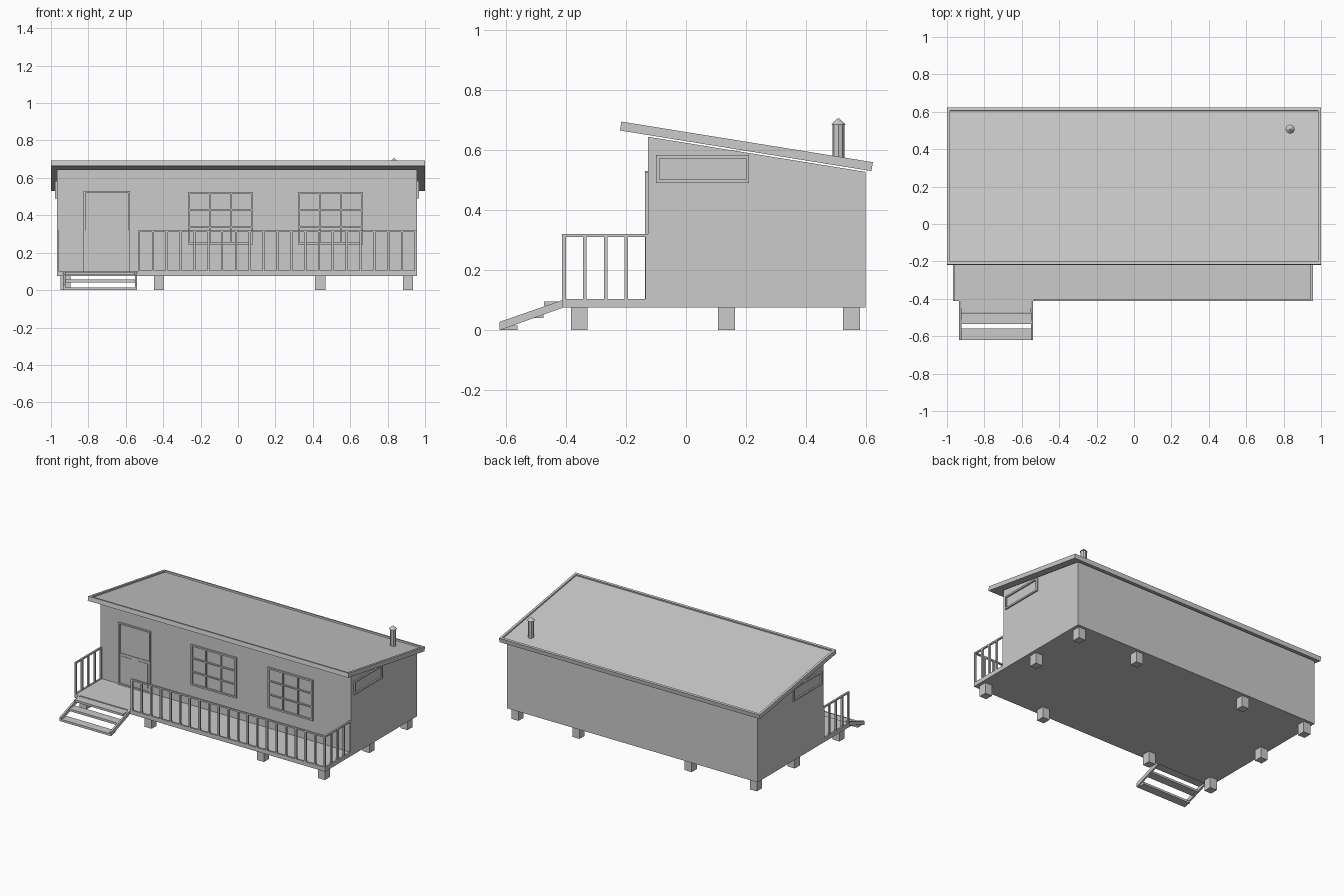
import bpy, bmesh, math
from mathutils import Matrix, Vector

if "Cube" in bpy.data.objects:
    bpy.data.objects.remove(bpy.data.objects["Cube"])


def obj_from_bm(name, bm):
    bmesh.ops.recalc_face_normals(bm, faces=bm.faces)
    me = bpy.data.meshes.new(name)
    bm.to_mesh(me)
    bm.free()
    ob = bpy.data.objects.new(name, me)
    bpy.context.collection.objects.link(ob)
    return ob


def boxes(name, items, matrix=Matrix()):
    """One object from boxes given as (x0, x1, y0, y1, z0, z1)."""
    bm = bmesh.new()
    for x0, x1, y0, y1, z0, z1 in items:
        c = Vector(((x0 + x1) / 2, (y0 + y1) / 2, (z0 + z1) / 2))
        m = Matrix.Translation(c) @ Matrix.Diagonal((x1 - x0, y1 - y0, z1 - z0, 1))
        bmesh.ops.create_cube(bm, size=1, matrix=matrix @ m)
    return obj_from_bm(name, bm)


def prism(name, profile, x0, x1):
    """Extrude a (y, z) profile along x."""
    bm = bmesh.new()
    f = bm.faces.new([bm.verts.new((x0, y, z)) for y, z in profile])
    r = bmesh.ops.extrude_face_region(bm, geom=[f])
    vs = [v for v in r["geom"] if isinstance(v, bmesh.types.BMVert)]
    bmesh.ops.translate(bm, verts=vs, vec=(x1 - x0, 0, 0))
    return obj_from_bm(name, bm)


def frame(u0, u1, v0, v1, t):
    """Four bars of a rectangular frame as (u0, u1, v0, v1)."""
    return [(u0, u0 + t, v0, v1), (u1 - t, u1, v0, v1),
            (u0 + t, u1 - t, v0, v0 + t), (u0 + t, u1 - t, v1 - t, v1)]


XL, XR = -0.968, 0.957
WALL_F, WALL_B = -0.127, 0.598
DECK_F, FLOOR = -0.412, 0.1

# floor slab with porch, and the house body
boxes("floor", [(XL, XR, DECK_F, WALL_B, 0.075, FLOOR)])
prism("walls", [(WALL_F, FLOOR), (WALL_B, FLOOR), (WALL_B, 0.527), (WALL_F, 0.644)], XL, XR)

# sloped roof: panel sunk inside a raised rim
tilt = Matrix.Translation((0, 0.201, 0.612)) @ Matrix.Rotation(math.atan2(-0.135, 0.837), 4, 'X')
H = 0.424
boxes("roof_panel", [(-0.984, 0.984, -H + 0.016, H - 0.016, -0.015, 0.005)], tilt)
boxes("roof_rim", [(a, b, c, d, -0.015, 0.015) for a, b, c, d in frame(-1, 1, -H, H, 0.016)], tilt)

# foundation piers around the perimeter
piers = []
for i, x in enumerate((-0.922, -0.422, 0.44, 0.908)):
    for j, y in enumerate((-0.355, 0.135, 0.551)):
        if j != 1 or i in (0, 3):
            piers.append((x - 0.027, x + 0.027, y - 0.028, y + 0.028, 0, 0.076))
boxes("piers", piers)

# front windows with three by three panes
for k, (a, b) in enumerate(((-0.268, 0.08), (0.321, 0.668))):
    z0, z1 = 0.243, 0.525
    bars = frame(a, b, z0, z1, 0.011)
    for i in (1, 2):
        u, v = a + (b - a) * i / 3, z0 + (z1 - z0) * i / 3
        bars += [(u - 0.004, u + 0.004, z0 + 0.011, z1 - 0.011),
                 (a + 0.011, b - 0.011, v - 0.004, v + 0.004)]
    boxes(f"front_window_{k + 1}", [(p, q, WALL_F - 0.01, WALL_F, r, s) for p, q, r, s in bars])

# door: frame, lower half with two panels
bars = frame(-0.825, -0.578, FLOOR, 0.53, 0.01)
boxes("door_frame", [(p, q, WALL_F - 0.01, WALL_F, r, s) for p, q, r, s in bars])
boxes("door_leaf", [(-0.815, -0.588, WALL_F - 0.004, WALL_F, FLOOR + 0.01, 0.318)])
boxes("door_panels", [(x, x + 0.072, WALL_F - 0.007, WALL_F - 0.003, 0.128, 0.3) for x in (-0.8, -0.672)])

# narrow window high on each side
for name, x0, x1 in (("left_window", XL - 0.01, XL), ("right_window", XR, XR + 0.01)):
    boxes(name, [(x0, x1, p, q, r, s) for p, q, r, s in frame(-0.1, 0.21, 0.49, 0.583, 0.011)])

# railing along the porch front and both ends
B = 0.012
x_start = -0.535
rail = [(x_start, XR, DECK_F, DECK_F + B, 0.31, 0.32),
        (x_start, XR, DECK_F, DECK_F + B, FLOOR, 0.104)]
n = 20
for i in range(n + 1):
    x = x_start + (XR - B - x_start) * i / n
    rail.append((x, x + B, DECK_F, DECK_F + B, FLOOR, 0.31))
boxes("front_railing", rail)
for name, x in (("left_railing", XL), ("right_railing", XR - B)):
    rail = [(x, x + B, DECK_F, WALL_F, 0.31, 0.32), (x, x + B, DECK_F, WALL_F, FLOOR, 0.104)]
    for i in range(5):
        y = DECK_F + (WALL_F - B - DECK_F + 0.004) * i / 4
        rail.append((x, x + B, y, min(y + B, WALL_F), FLOOR, 0.31))
    boxes(name, rail)

# steps: two sloping stringers and three treads
SL, SR = -0.935, -0.54
side = [(-0.62, 0.0), (DECK_F, 0.074), (DECK_F, 0.1), (-0.62, 0.028)]
prism("left_stringer", side, SL, SL + 0.012)
prism("right_stringer", side, SR - 0.012, SR)
boxes("treads", [(SL + 0.01, SR - 0.01, y, y + 0.06, z, z + 0.015)
                 for y, z in ((-0.473, 0.08), (-0.535, 0.041), (-0.62, 0.0))])

# chimney pipe with a pointed cap
bm = bmesh.new()
for r1, r2, z0, z1 in ((0.02, 0.02, 0.55, 0.685), (0.025, 0.0, 0.684, 0.707)):
    bmesh.ops.create_cone(bm, cap_ends=True, segments=8, radius1=r1, radius2=r2, depth=z1 - z0,
                          matrix=Matrix.Translation((0.835, 0.507, (z0 + z1) / 2)))
obj_from_bm("chimney", bm)
